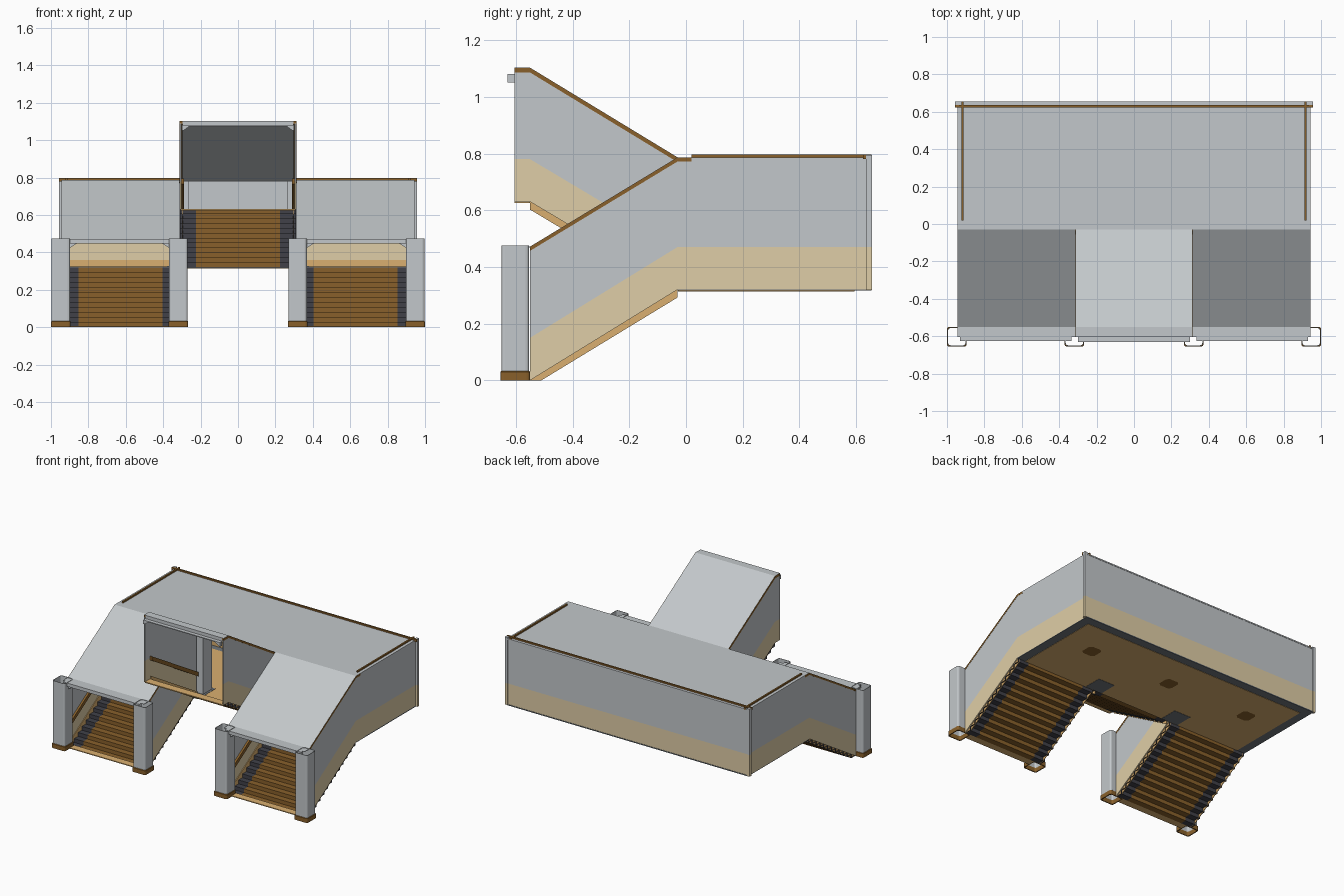
import bpy, bmesh, math

if "Cube" in bpy.data.objects:
    bpy.data.objects.remove(bpy.data.objects["Cube"])


def material(name, r, g, b):
    m = bpy.data.materials.new(name)
    m.diffuse_color = (r, g, b, 1)
    m.use_nodes = True
    m.node_tree.nodes["Principled BSDF"].inputs["Base Color"].default_value = m.diffuse_color
    return m


GREY = material("light grey panel", 0.545, 0.575, 0.595)
TAN = material("pale tan wall", 0.74, 0.615, 0.385)
ORANGE = material("orange tan floor", 0.70, 0.43, 0.16)
BROWN = material("brown", 0.25, 0.118, 0.024)
DARK = material("dark slate", 0.052, 0.053, 0.066)
SLATE = material("mid slate", 0.16, 0.18, 0.20)


def finish(name, bm, *mats):
    bmesh.ops.recalc_face_normals(bm, faces=bm.faces)
    me = bpy.data.meshes.new(name)
    bm.to_mesh(me)
    bm.free()
    for m in mats:
        me.materials.append(m)
    ob = bpy.data.objects.new(name, me)
    bpy.context.collection.objects.link(ob)
    return ob


def prism(name, mat, pts, a, b, axis="x"):
    """Extrude a flat outline from a to b along x (points are y,z) or y (points are x,z)."""
    bm = bmesh.new()
    place = (lambda p, t: (t, p[0], p[1])) if axis == "x" else (lambda p, t: (p[0], t, p[1]))
    lo = [bm.verts.new(place(p, a)) for p in pts]
    hi = [bm.verts.new(place(p, b)) for p in pts]
    bm.faces.new(lo)
    bm.faces.new(hi)
    for i in range(len(pts)):
        j = (i + 1) % len(pts)
        bm.faces.new((lo[i], lo[j], hi[j], hi[i]))
    return finish(name, bm, mat)


def box(name, mat, x, y, z):
    return prism(name, mat, [(y[0], z[0]), (y[1], z[0]), (y[1], z[1]), (y[0], z[1])], *x)


def band(name, mat, path, low, high, a, b):
    """Slab that follows a y,z path between two height offsets."""
    pts = [(y, z + low) for y, z in path] + [(y, z + high) for y, z in reversed(path)]
    return prism(name, mat, pts, a, b)


def stairs(name, xc, start, end, n=12):
    """Thin folded sheet of steps, dark along both sides."""
    bm = bmesh.new()
    xs = [xc + d for d in (-0.31, -0.225, 0.225, 0.31)]
    (y0, z0), (y1, z1) = start, end
    path = [start]
    for i in range(n):
        y = y0 + (y1 - y0) * (i + 1) / n
        path += [(y, z0 + (z1 - z0) * i / n), (y, z0 + (z1 - z0) * (i + 1) / n)]
    rows = [[bm.verts.new((x, y, z)) for x in xs] for y, z in path]
    for r, s in zip(rows, rows[1:]):
        for k in range(3):
            bm.faces.new((r[k], r[k + 1], s[k + 1], s[k])).material_index = int(k != 1)
    finish(name, bm, BROWN, DARK)


def pillar(name, xc, yc):
    """Open rounded tube standing on a brown ring."""
    bm = bmesh.new()

    def loop(h, z):
        r, out = 0.012, []
        for q in range(4):
            cx = (h - r) * (1 if q in (0, 3) else -1)
            cy = (h - r) * (1 if q < 2 else -1)
            for s in range(4):
                a = math.pi / 2 * (q + s / 3)
                out.append(bm.verts.new((xc + cx + r * math.cos(a), yc + cy + r * math.sin(a), z)))
        return out

    rings = [loop(0.046, 0.0), loop(0.0525, 0.0), loop(0.0525, 0.03), loop(0.049, 0.033),
             loop(0.049, 0.475), loop(0.046, 0.475), loop(0.046, 0.03), loop(0.046, 0.0)]
    for k, (r, s) in enumerate(zip(rings, rings[1:])):
        for i in range(16):
            j = (i + 1) % 16
            bm.faces.new((r[i], r[j], s[j], s[i])).material_index = int(k < 3 or k == 6)
    bmesh.ops.remove_doubles(bm, verts=bm.verts, dist=1e-5)
    finish(name, bm, GREY, BROWN)


# Floor and roof lines (y, z) of the flights
LOW = [(-0.55, 0.0), (-0.03, 0.32)]
HALL = LOW + [(0.655, 0.32)]
UP = [(-0.605, 0.63), (-0.55, 0.63), (-0.03, 0.32)]
UP_ROOF = [(-0.605, 1.103), (-0.55, 1.103), (-0.03, 0.787)]
LOW_ROOF = [(-0.605, 0.472), (-0.55, 0.472), (-0.03, 0.787)]

for s, side in ((-1, "left"), (1, "right")):
    def w(a, b):
        return (min(s * a, s * b), max(s * a, s * b))

    # Outer walls running along stair and hall
    band(side + "_outer_wall_lower", TAN, HALL, 0.0, 0.15, *w(0.935, 0.943))
    band(side + "_outer_wall_upper", GREY, HALL, 0.15, 0.462, *w(0.935, 0.943))
    # Inner walls of the lower stair
    band(side + "_inner_wall_lower", TAN, LOW, 0.0, 0.15, *w(0.313, 0.32))
    band(side + "_inner_wall_upper", GREY, LOW, 0.15, 0.465, *w(0.313, 0.32))
    # Walls of the upper stair
    band(side + "_upper_stair_wall_lower", TAN, UP, 0.0, 0.15, *w(0.303, 0.311))
    band(side + "_upper_stair_wall_upper", GREY, UP, 0.15, 0.46, *w(0.303, 0.311))
    # Skirtings (cut off at the ground) and handrails
    for x, d, part in ((0.93, -1, "outer"), (0.325, 1, "inner")):
        prism(f"{side}_{part}_skirting", ORANGE,
              [(-0.55, 0.0), (-0.51, 0.0), (-0.03, 0.292), (-0.03, 0.345), (-0.55, 0.025)], *w(x, x + d * 0.004))
    band(side + "_upper_skirting", ORANGE, UP[1:], -0.028, 0.025, *w(0.298, 0.294))
    for x, d, path, part in ((0.934, -1, LOW, "outer"), (0.321, 1, LOW, "inner"), (0.302, -1, UP[1:], "upper")):
        band(f"{side}_{part}_handrail", BROWN, path, 0.135, 0.165, *w(x, x + d * 0.014))
    box(side + "_hall_skirting", ORANGE, w(0.93, 0.935), (-0.03, 0.645), (0.32, 0.36))

    # Lower stair, landing, roof and roof edge trims
    stairs(side + "_lower_stair", s * 0.628, *LOW)
    box(side + "_lower_landing", ORANGE, w(0.37, 0.895), (-0.60, -0.55), (0.0, 0.006))
    band(side + "_lower_stair_roof", GREY, LOW_ROOF, -0.003, 0.0, *w(0.3125, 0.943))
    edge = LOW_ROOF[1:] + [(0.02, 0.787)]
    band(side + "_outer_roof_trim", BROWN, edge, -0.015, -0.001, *w(0.93, 0.9442))
    band(side + "_inner_roof_trim", BROWN, LOW_ROOF[1:], -0.015, -0.001, *w(0.312, 0.326))
    band(side + "_upper_roof_trim", BROWN, UP_ROOF, -0.017, -0.001, *w(0.298, 0.3122))

    # Entrance pillars and lintel with chamfered corners
    pillar(side + "_outer_pillar", s * 0.9475, -0.6025)
    pillar(side + "_inner_pillar", s * 0.319, -0.6025)
    box(side + "_lower_lintel", GREY, w(0.335, 0.93), (-0.625, -0.60), (0.448, 0.472))
    for x, d in ((0.897, -1), (0.37, 1)):
        prism(side + "_lintel_corner", GREY, [(s * x, 0.425), (s * x, 0.45), (s * (x + d * 0.04), 0.45)],
              -0.61, -0.60, "y")

    # Hall corner posts in wall colours, front columns, top edge trim
    box(side + "_corner_post_lower", TAN, w(0.935, 0.957), (0.636, 0.656), (0.318, 0.47))
    box(side + "_corner_post_upper", GREY, w(0.935, 0.957), (0.636, 0.656), (0.47, 0.795))
    box(side + "_hall_column", GREY, w(0.265, 0.365), (-0.01, 0.09), (0.32, 0.78))
    box(side + "_column_floor_pad", SLATE, w(0.25, 0.38), (-0.025, 0.105), (0.3125, 0.327))
    box(side + "_hall_roof_trim", BROWN, w(0.911, 0.922), (0.02, 0.655), (0.78, 0.797))

# Upper stair, roof, fascia and arched lintel
stairs("upper_stair", 0, UP[2], UP[1])
box("upper_landing", ORANGE, (-0.305, 0.305), (-0.605, -0.55), (0.625, 0.632))
band("upper_stair_roof", GREY, UP_ROOF, -0.003, 0.0, -0.311, 0.311)
box("upper_fascia", GREY, (-0.298, 0.298), (-0.605, -0.60), (1.08, 1.1))
prism("upper_lintel", GREY, [(-0.30, 1.08), (-0.30, 1.05), (-0.29, 1.052), (-0.26, 1.074),
                             (0.26, 1.074), (0.29, 1.052), (0.30, 1.05), (0.30, 1.08)], -0.63, -0.605, "y")

# Hall floor with slate border and underside patches
box("hall_floor_border", SLATE, (-0.943, 0.943), (-0.03, 0.655), (0.316, 0.323))
box("hall_floor", ORANGE, (-0.88, 0.88), (-0.029, 0.595), (0.314, 0.325))
for x in (-0.64, 0, 0.64):
    c, h = 0.018, 0.05
    bm = bmesh.new()
    corners = [(h, h - c), (h - c, h), (c - h, h), (-h, h - c), (-h, c - h), (c - h, -h), (h - c, -h), (h, c - h)]
    for z in (0.3125, 0.3265):
        bm.faces.new([bm.verts.new((x + a, 0.345 + b, z)) for a, b in corners])
    finish("floor_patch", bm, BROWN)

# Hall back wall, roof and rear trim
box("back_wall_lower", TAN, (-0.943, 0.943), (0.645, 0.653), (0.318, 0.47))
box("back_wall_upper", GREY, (-0.943, 0.943), (0.645, 0.653), (0.47, 0.785))
box("back_skirting", ORANGE, (-0.935, 0.935), (0.64, 0.645), (0.32, 0.36))
box("hall_roof", GREY, (-0.943, 0.943), (-0.03, 0.655), (0.778, 0.787))
box("back_roof_trim", BROWN, (-0.957, 0.957), (0.624, 0.636), (0.78, 0.797))
